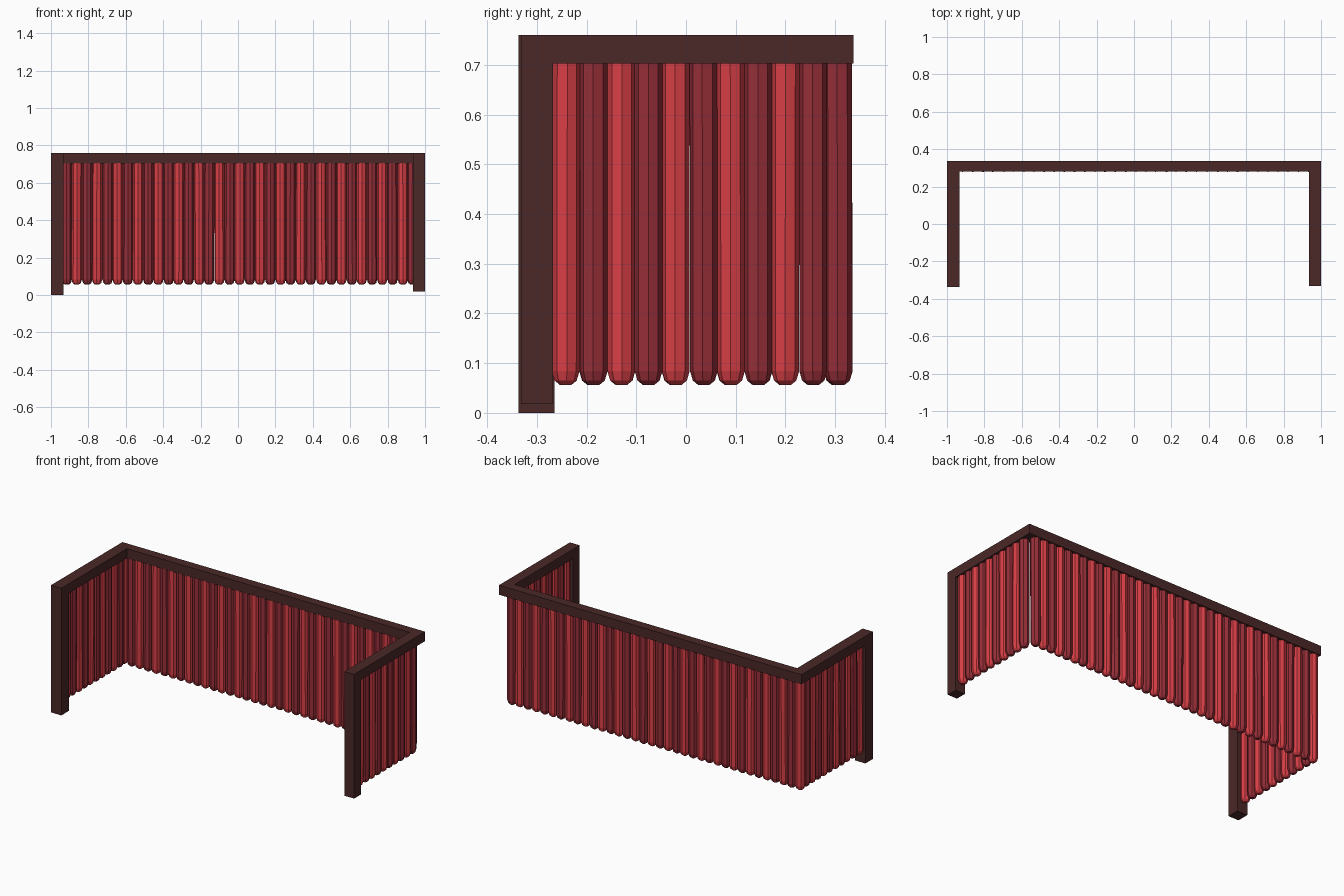
import bpy, bmesh, math, random

random.seed(4)
if "Cube" in bpy.data.objects:
    bpy.data.objects.remove(bpy.data.objects["Cube"])


def material(name, rgb):
    m = bpy.data.materials.new(name)
    m.use_nodes = True
    m.diffuse_color = (*rgb, 1)
    m.node_tree.nodes["Principled BSDF"].inputs["Base Color"].default_value = (*rgb, 1)
    return m


WOOD = material("dark brown wood", (0.07, 0.021, 0.021))
BRIGHT = material("bright red", (0.69, 0.05, 0.062))
DEEP = material("deep red", (0.31, 0.028, 0.04))


def finish(name, bm, mats):
    bmesh.ops.recalc_face_normals(bm, faces=bm.faces)
    mesh = bpy.data.meshes.new(name)
    bm.to_mesh(mesh)
    bm.free()
    for m in mats:
        mesh.materials.append(m)
    ob = bpy.data.objects.new(name, mesh)
    bpy.context.collection.objects.link(ob)
    return ob


def box(name, lo, hi):
    bm = bmesh.new()
    bmesh.ops.create_cube(bm, size=1)
    for v in bm.verts:
        v.co = [a + (b - a) * (c + 0.5) for a, b, c in zip(lo, hi, v.co)]
    return finish(name, bm, [WOOD])


# Frame: two posts and a three-sided top rail
TOP, RAIL, BACK = 0.76, 0.703, 0.282
box("right_post", (-1, -0.337, 0), (-0.932, -0.265, TOP))
box("left_post", (0.936, -0.332, 0.018), (1, -0.268, TOP))
box("right_rail", (-1, -0.265, RAIL), (-0.932, BACK, TOP))
box("left_rail", (0.936, -0.268, RAIL), (1, BACK, TOP))
box("back_rail", (-1, BACK, RAIL), (1, 0.337, TOP))

# Hanging rolls: eight-sided tubes with rounded lower ends
RADIUS, SIDES = 0.0278, 8
PROFILE = [(0.056, 0.4), (0.065, 0.8), (0.084, 1), (RAIL + 0.002, 1)]


def add_roll(bm, x, y, colour):
    lean_x, lean_y = random.uniform(-0.002, 0.002), random.uniform(-0.002, 0.002)
    turn = random.uniform(-0.1, 0.1)
    rings = []
    for z, scale in PROFILE:
        hang = TOP - z
        ring = []
        for i in range(SIDES):
            a = math.tau * i / SIDES + turn
            ring.append(bm.verts.new((x + lean_x * hang + RADIUS * scale * math.cos(a),
                                      y + lean_y * hang + RADIUS * scale * math.sin(a), z)))
        rings.append(ring)
    faces = [bm.faces.new(rings[0]), bm.faces.new(rings[-1])]
    for low, high in zip(rings, rings[1:]):
        for i in range(SIDES):
            j = (i + 1) % SIDES
            faces.append(bm.faces.new((low[i], low[j], high[j], high[i])))
    for f in faces:
        f.material_index = colour


def curtain(name, spots):
    bm = bmesh.new()
    for i, (x, y) in enumerate(spots):
        add_roll(bm, x, y, i % 2)
    return finish(name, bm, [BRIGHT, DEEP])


side = [-0.241 + 0.0552 * i for i in range(10)]
curtain("right_curtain", [(-0.968, y) for y in side])
curtain("left_curtain", [(0.968, y) for y in side])
curtain("back_curtain", [(-0.97 + 0.0544 * i, 0.306) for i in range(36)])
